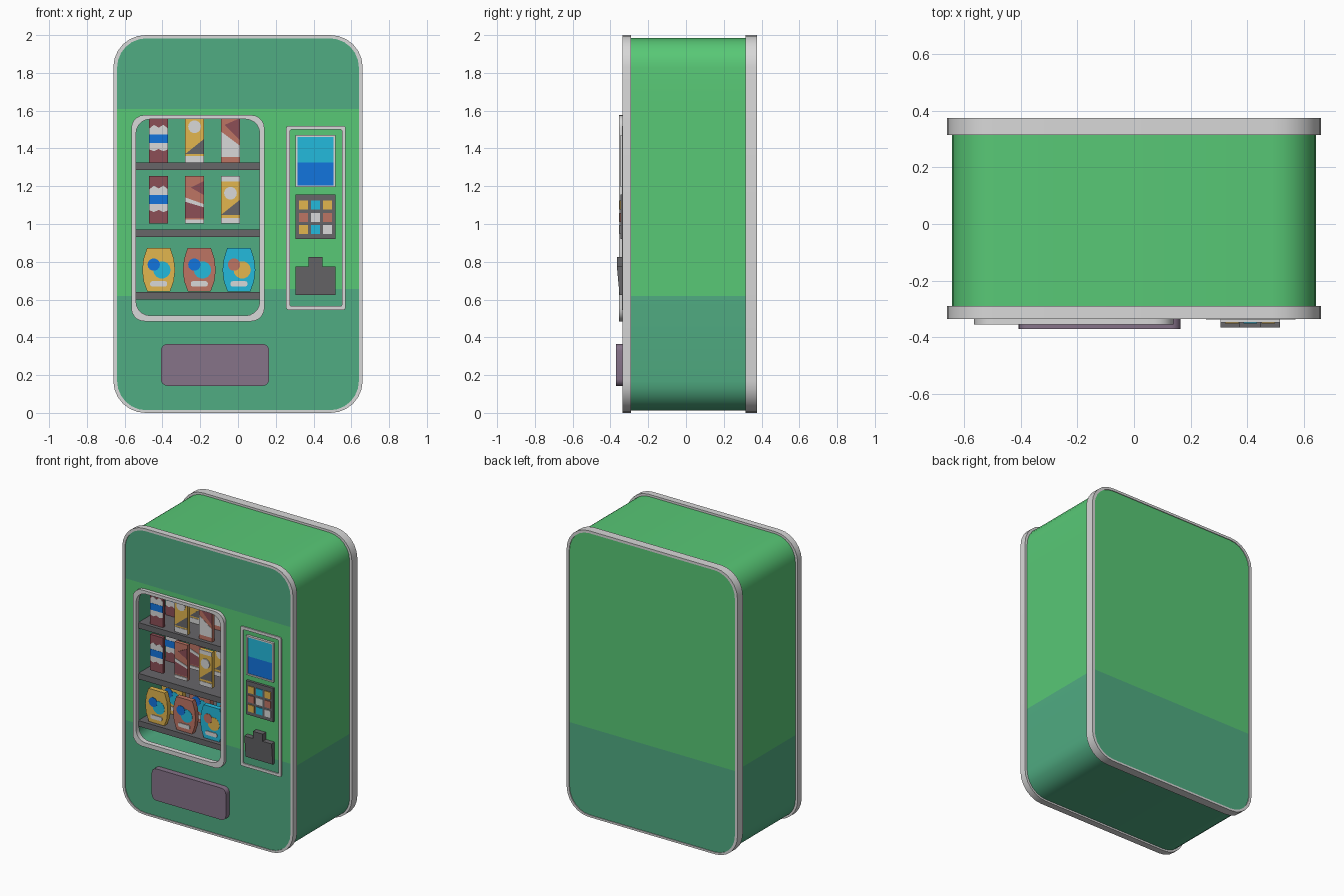
import bpy, bmesh, math
from mathutils import Vector

if "Cube" in bpy.data.objects:
    bpy.data.objects.remove(bpy.data.objects["Cube"])


def linear(c):
    return c / 12.92 if c <= 0.04045 else ((c + 0.055) / 1.055) ** 2.4


MATS = {}
for key, rgb in {
    "light_green": (88, 200, 118), "teal_green": (80, 172, 130), "off_white": (216, 216, 216),
    "dark_grey": (103, 102, 105), "mauve": (134, 115, 137), "blue": (18, 117, 222),
    "cyan": (36, 186, 220), "coral": (190, 117, 100), "amber": (226, 182, 78),
    "maroon": (140, 78, 86),
}.items():
    m = bpy.data.materials.new(key)
    m.diffuse_color = [linear(v / 255) for v in rgb] + [1]
    m.use_nodes = True
    m.node_tree.nodes["Principled BSDF"].inputs["Base Color"].default_value = m.diffuse_color
    MATS[key] = m


def finish(name, bm, mats):
    bmesh.ops.recalc_face_normals(bm, faces=bm.faces[:])
    me = bpy.data.meshes.new(name)
    bm.to_mesh(me)
    bm.free()
    for k in mats:
        me.materials.append(MATS[k])
    me.shade_smooth()
    me.set_sharp_from_angle(angle=math.radians(35))
    ob = bpy.data.objects.new(name, me)
    bpy.context.collection.objects.link(ob)
    return ob


def rrect(x0, x1, z0, z1, r=0.0, n=5):
    if r == 0:
        return [(x0, z0), (x1, z0), (x1, z1), (x0, z1)]
    pts = []
    for cx, cz, a in ((x1 - r, z0 + r, -90), (x1 - r, z1 - r, 0), (x0 + r, z1 - r, 90), (x0 + r, z0 + r, 180)):
        for i in range(n + 1):
            t = math.radians(a + 90 * i / n)
            pts.append((cx + r * math.cos(t), cz + r * math.sin(t)))
    return pts


def disc(cx, cz, r, n=14):
    return [(cx + r * math.cos(2 * math.pi * i / n), cz + r * math.sin(2 * math.pi * i / n)) for i in range(n)]


def loop(bm, pts, y):
    return [bm.verts.new((x, y, z)) for x, z in pts]


def walls(bm, a, b):
    n = len(a)
    return [bm.faces.new((a[i], a[(i + 1) % n], b[(i + 1) % n], b[i])) for i in range(n)]


def slabs(name, parts):
    """Outlines in x-z extruded along y: (points, front y, back y, colour)."""
    bm = bmesh.new()
    mats = []
    for pts, y0, y1, col in parts:
        if col not in mats:
            mats.append(col)
        a, b = loop(bm, pts, y0), loop(bm, pts, y1)
        for f in walls(bm, a, b) + [bm.faces.new(a), bm.faces.new(b)]:
            f.material_index = mats.index(col)
    return finish(name, bm, mats)


def ring(name, outer, inner, y0, y1, col):
    bm = bmesh.new()
    loops = [loop(bm, p, y) for p, y in ((outer, y0), (outer, y1), (inner, y1), (inner, y0))]
    for i in range(4):
        walls(bm, loops[i], loops[(i + 1) % 4])
    return finish(name, bm, [col])


# Cabinet with a display recess in its front
FRONT, BACK, DEEP = -0.33, 0.37, 0.2
shell = rrect(-0.642, 0.642, 0.012, 1.985, 0.155, 6)
hole = rrect(-0.545, 0.12, 0.51, 1.56, 0.07)
bm = bmesh.new()
f_loop, b_loop = loop(bm, shell, FRONT), loop(bm, shell, BACK)
h_loop, d_loop = loop(bm, hole, FRONT), loop(bm, hole, DEEP)
walls(bm, f_loop, b_loop)
walls(bm, h_loop, d_loop)
bm.faces.new(b_loop)
bm.faces.new(d_loop)
edges = [bm.edges.get((l[i], l[i - 1])) for l in (f_loop, h_loop) for i in range(len(l))]
bmesh.ops.triangle_fill(bm, edges=edges, use_beauty=True, use_dissolve=False)
for z in (0.62, 0.655, 1.61):
    bmesh.ops.bisect_plane(bm, geom=bm.verts[:] + bm.edges[:] + bm.faces[:], dist=1e-5,
                           plane_co=Vector((0, 0, z)), plane_no=Vector((0, 0, 1)))
# Colour bands: low band all round, top band on the front, recess all teal
for f in bm.faces:
    c = f.calc_center_median()
    front = all(v.co.y < FRONT + 0.001 for v in f.verts)
    recess = not front and -0.56 < c.x < 0.13 and 0.5 < c.z < 1.57 and c.y < DEEP + 0.01
    low = c.z < (0.655 if front and c.x > 0 else 0.62)
    f.material_index = 1 if recess or low or (front and c.z > 1.61) else 0
finish("cabinet", bm, ["light_green", "teal_green"])

# Pale rims around front and back
rim_out = rrect(-0.66, 0.66, 0, 2.0, 0.17, 6)
rim_in = rrect(-0.64, 0.64, 0.014, 1.983, 0.155, 6)
ring("front_rim", rim_out, rim_in, -0.335, -0.29, "off_white")
ring("back_rim", rim_out, rim_in, 0.315, 0.375, "off_white")

# Display window frame and shelves
ring("window_frame", rrect(-0.565, 0.14, 0.485, 1.577, 0.07),
     rrect(-0.54, 0.115, 0.515, 1.555, 0.075), -0.355, -0.32, "off_white")
for i, z in enumerate((0.6, 0.93, 1.285)):
    slabs(f"shelf_{i + 1}", [(rrect(-0.543, 0.118, z, z + 0.04), -0.325, DEEP, "dark_grey")])

# Delivery door
slabs("delivery_door", [(rrect(-0.408, 0.165, 0.143, 0.365, 0.035, 4), -0.37, -0.32, "mauve")])

# Control panel: frame, screen, keypad
ring("control_frame", rrect(0.255, 0.57, 0.545, 1.52, 0.012, 2),
     rrect(0.275, 0.55, 0.565, 1.5, 0.008, 2), -0.338, -0.32, "off_white")
slabs("screen", [(rrect(0.315, 0.505, 1.205, 1.325), -0.34, -0.325, "blue"),
                 (rrect(0.315, 0.505, 1.325, 1.46), -0.34, -0.325, "cyan")])
ring("screen_frame", rrect(0.305, 0.515, 1.195, 1.47), rrect(0.315, 0.505, 1.205, 1.46),
     -0.347, -0.325, "off_white")
keys = [(rrect(0.305, 0.515, 0.92, 1.155), -0.347, -0.325, "dark_grey")]
for r, row in enumerate((("amber", "cyan", "amber"), ("coral", "off_white", "coral"), ("amber", "cyan", "off_white"))):
    for c, col in enumerate(row):
        x, z = 0.346 + 0.064 * c, 1.1 - 0.065 * r
        keys.append((rrect(x - 0.024, x + 0.024, z - 0.024, z + 0.024), -0.352, -0.34, col))
slabs("keypad", keys)

# Payment slot: stepped outline with a sloping front
slot = slabs("payment_slot", [([(0.305, 0.625), (0.515, 0.625), (0.515, 0.775), (0.447, 0.775), (0.447, 0.825),
                                (0.373, 0.825), (0.373, 0.775), (0.305, 0.775)], -0.366, -0.325, "dark_grey")])
for v in slot.data.vertices:
    if v.co.y < -0.35 and v.co.z < 0.7:
        v.co.y = -0.352

# Packaging designs: (colour, outline relative to the bottom centre)
W, H = 0.05, 0.25
can = rrect(-W, W, 0, H)
wavy = [(-W, 0.07), (-0.025, 0.06), (0, 0.072), (0.025, 0.06), (W, 0.07),
        (W, 0.18), (0.025, 0.2), (0, 0.185), (-0.025, 0.2), (-W, 0.18)]
corner = [(-W, 0.045), (W, 0.045), (W, 0.125)]
striped = [("maroon", can), ("off_white", wavy), ("blue", rrect(-W, W, 0.103, 0.15))]
sunny = [("amber", can), ("dark_grey", corner), ("off_white", rrect(-W, W, 0, 0.035)),
         ("off_white", disc(0, 0.19, 0.034))]
sunny_capped = [("amber", can), ("dark_grey", corner), ("off_white", rrect(-W, W, 0, 0.03)),
                ("off_white", rrect(-W, W, 0.222, H)), ("off_white", disc(0, 0.16, 0.034))]
slashed = [("coral", can), ("off_white", [(-W, 0.03), (W, 0.03), (W, 0.09), (-W, 0.165)]),
           ("maroon", [(-0.03, 0.2), (W, 0.12), (W, 0.235), (-0.03, 0.235)][:3])]
slashed_dark = [("coral", can), ("maroon", [(-W, 0.03), (W, 0.03), (W, 0.1), (-W, 0.125)]),
                ("off_white", [(-W, 0.115), (W, 0.085), (W, 0.102), (-W, 0.138)]),
                ("maroon", [(-0.02, 0.19), (W, 0.15), (W, 0.225)]),
                ("off_white", rrect(-W, W, 0, 0.022))]
bag = [(-0.06, 0), (0.06, 0), (0.08, 0.055), (0.087, 0.115), (0.08, 0.175), (0.062, 0.23),
       (-0.062, 0.23), (-0.08, 0.175), (-0.087, 0.115), (-0.08, 0.055)]


def bag_design(base, small, big):
    return [(base, bag), (big, disc(0.017, 0.115, 0.046)), (small, disc(-0.026, 0.143, 0.033)),
            ("off_white", rrect(-0.045, 0.045, 0.027, 0.055, 0.01, 2))]


# Three shelves of goods, two rows deep
ROWS = (("can_top", 1.325, (-0.42, -0.23, -0.04), (striped, sunny, slashed), 0.025),
        ("can_middle", 1.003, (-0.42, -0.23, -0.04), (striped, slashed_dark, sunny_capped), 0.025),
        ("snack_bag", 0.642, (-0.42, -0.205, 0.005),
         (bag_design("amber", "blue", "cyan"), bag_design("coral", "blue", "cyan"),
          bag_design("cyan", "coral", "amber")), 0.035))
for label, z, xs, designs, thick in ROWS:
    for i, (x, design) in enumerate(zip(xs, designs)):
        for row in range(2):
            y = -0.3 + 0.17 * row
            parts = []
            for k, (col, pts) in enumerate(design):
                moved = [(px + x, pz + z) for px, pz in pts]
                parts.append((moved, y - 0.0015 * k, y + (thick if k == 0 else 0.001), col))
            slabs(f"{label}_{i + 1}_row_{row + 1}", parts)
